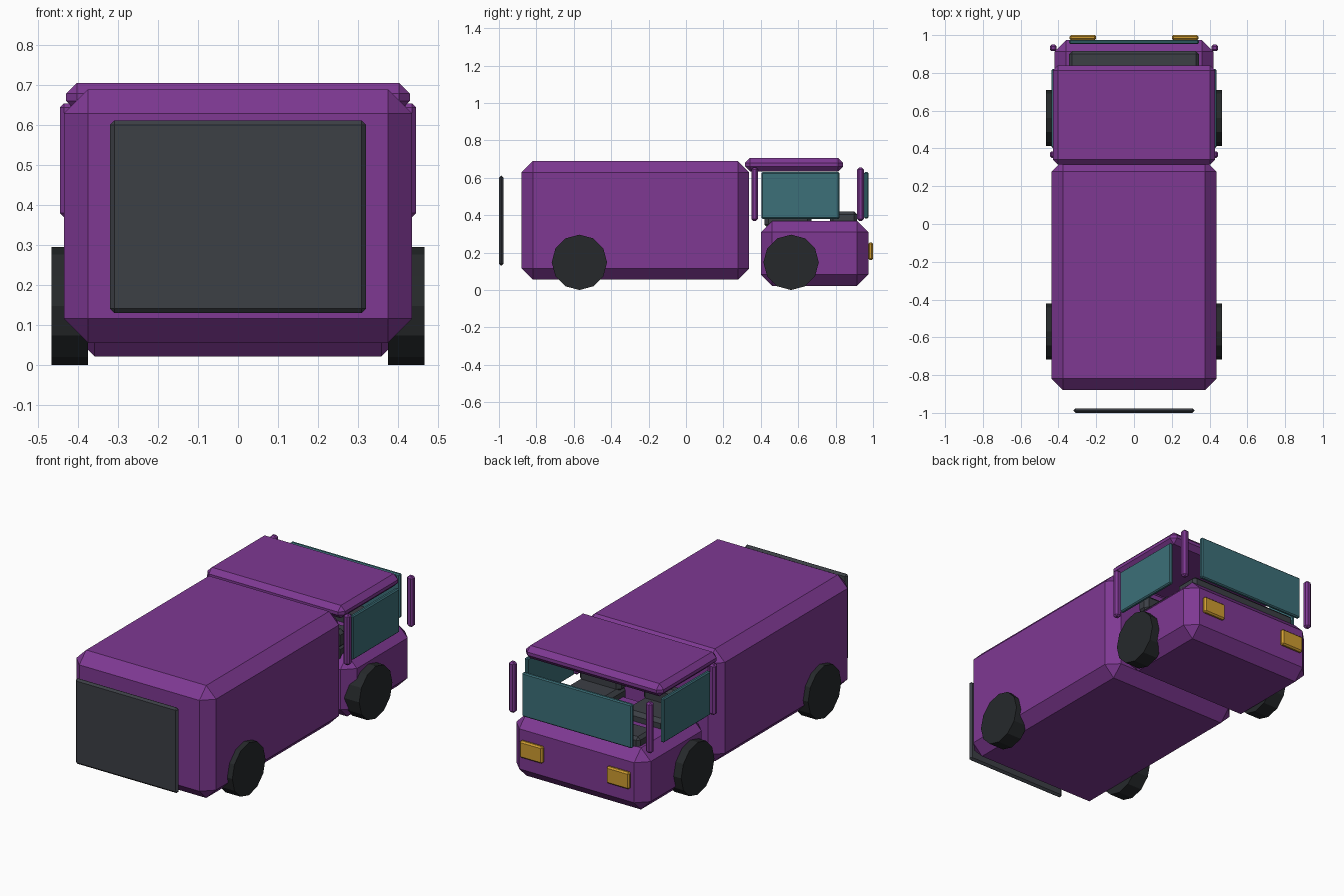
import bpy, bmesh, math
from mathutils import Matrix, Vector

if "Cube" in bpy.data.objects:
    bpy.data.objects.remove(bpy.data.objects["Cube"])


def material(name, rgb):
    m = bpy.data.materials.new(name)
    m.diffuse_color = (*rgb, 1)
    m.use_nodes = True
    m.node_tree.nodes["Principled BSDF"].inputs["Base Color"].default_value = m.diffuse_color
    return m


PURPLE = material("purple_paint", (0.21, 0.04, 0.29))
GLASS = material("teal_glass", (0.045, 0.16, 0.19))
DARK = material("dark_trim", (0.045, 0.05, 0.06))
RUBBER = material("rubber", (0.019, 0.022, 0.024))
AMBER = material("amber_lamp", (0.62, 0.33, 0.03))


def finish(name, bm, mat):
    bmesh.ops.recalc_face_normals(bm, faces=bm.faces)
    me = bpy.data.meshes.new(name)
    bm.to_mesh(me)
    bm.free()
    me.materials.append(mat)
    ob = bpy.data.objects.new(name, me)
    bpy.context.collection.objects.link(ob)
    return ob


def box(name, x, y, z, chamfer, mat):
    """Chamfered box from (min, max) ranges."""
    bm = bmesh.new()
    size = Vector([r[1] - r[0] for r in (x, y, z)])
    mid = Vector([(r[0] + r[1]) / 2 for r in (x, y, z)])
    bmesh.ops.create_cube(bm, size=1, matrix=Matrix.Translation(mid) @ Matrix.Diagonal((*size, 1)))
    bmesh.ops.bevel(bm, geom=bm.edges[:], offset=chamfer, offset_type='OFFSET',
                    segments=1, affect='EDGES', profile=0.5)
    return finish(name, bm, mat)


def wheel(name, x, y):
    bm = bmesh.new()
    bmesh.ops.create_cone(bm, cap_ends=True, segments=12, radius1=0.148, radius2=0.148, depth=0.092,
                          matrix=Matrix.Translation((x, y, 0.148)) @ Matrix.Rotation(math.pi / 2, 4, 'Y'))
    return finish(name, bm, RUBBER)


# Body: cargo box, cab base, roof
box("cargo_body", (-0.436, 0.436), (-0.88, 0.338), (0.055, 0.69), 0.061, PURPLE)
box("cab_base", (-0.42, 0.42), (0.40, 0.975), (0.022, 0.37), 0.061, PURPLE)
box("cab_roof", (-0.43, 0.43), (0.315, 0.84), (0.634, 0.706), 0.027, PURPLE)

# Rear door panel, windscreen, dashboard
box("rear_door", (-0.32, 0.32), (-1.0, -0.976), (0.13, 0.612), 0.011, DARK)
box("windscreen", (-0.343, 0.343), (0.952, 0.975), (0.383, 0.63), 0.006, GLASS)
box("dashboard", (-0.345, 0.345), (0.77, 0.915), (0.31, 0.42), 0.016, DARK)

# Mirrored parts on each side
for side, s in (("left", -1), ("right", 1)):
    def span(a, b):
        return tuple(sorted((s * a, s * b)))
    box(f"{side}_window", span(0.413, 0.436), (0.403, 0.82), (0.381, 0.63), 0.006, GLASS)
    box(f"{side}_headlight", span(0.20, 0.342), (0.974, 1.0), (0.16, 0.255), 0.008, AMBER)
    box(f"{side}_seat", span(0.07, 0.33), (0.42, 0.67), (0.33, 0.42), 0.02, DARK)
    box(f"{side}_seat_back", span(0.07, 0.33), (0.42, 0.495), (0.40, 0.50), 0.02, DARK)
    for end, y in (("rear", 0.367), ("front", 0.933)):
        box(f"{side}_{end}_pillar", span(0.409, 0.446), (y - 0.018, y + 0.018), (0.37, 0.655), 0.01, PURPLE)
    for end, y in (("rear", -0.57), ("front", 0.562)):
        wheel(f"{side}_{end}_wheel", s * 0.421, y)
